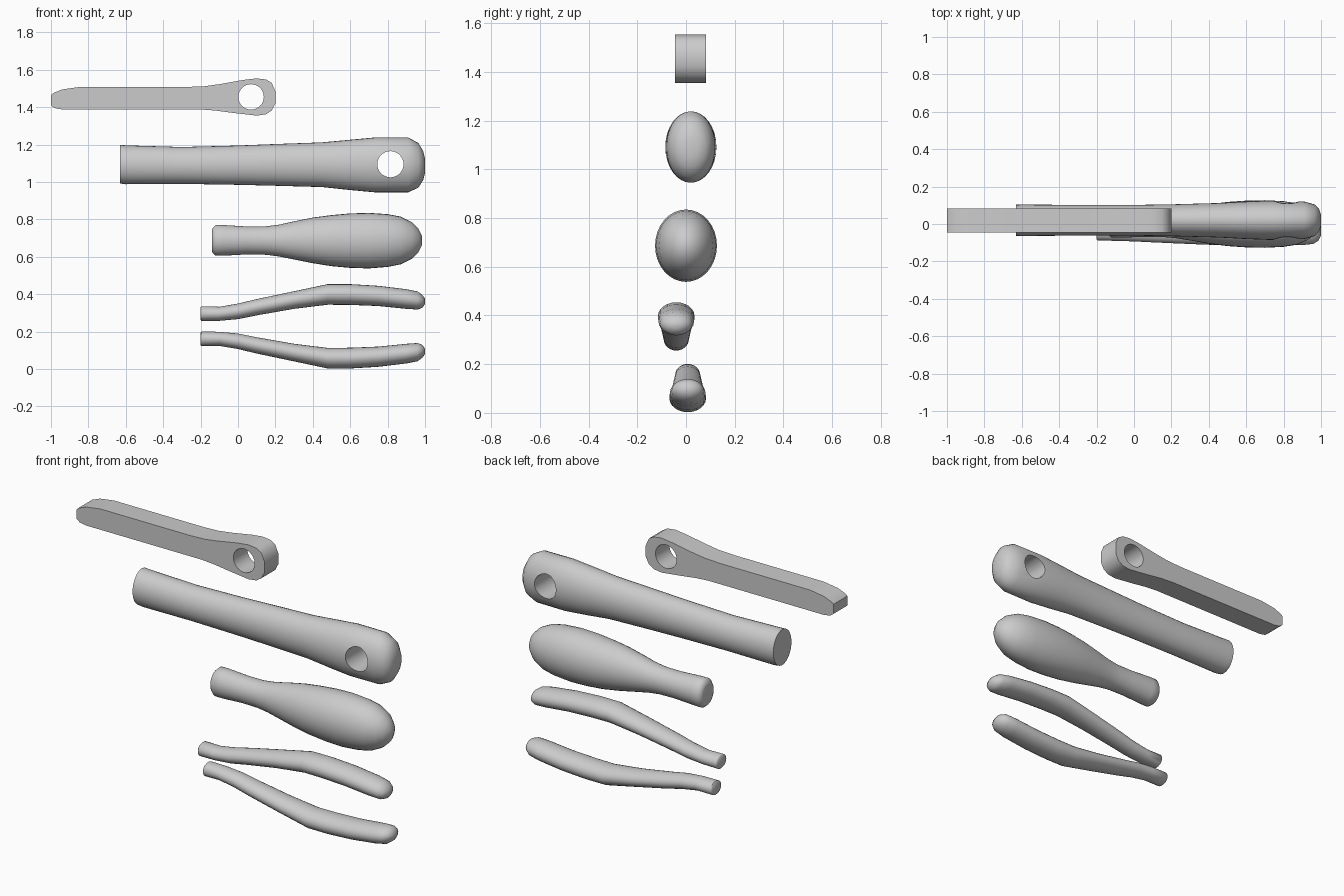
import bpy, bmesh, math
from mathutils import Matrix

if "Cube" in bpy.data.objects:
    bpy.data.objects.remove(bpy.data.objects["Cube"])

grey = bpy.data.materials.new("plain grey")
grey.use_nodes = True
COLOUR = (0.6, 0.6, 0.6, 1)
grey.diffuse_color = COLOUR
grey.node_tree.nodes["Principled BSDF"].inputs["Base Color"].default_value = COLOUR


def finish(bm, name, angle=40):
    bmesh.ops.recalc_face_normals(bm, faces=bm.faces)
    mesh = bpy.data.meshes.new(name)
    bm.to_mesh(mesh)
    bm.free()
    obj = bpy.data.objects.new(name, mesh)
    bpy.context.collection.objects.link(obj)
    mesh.materials.append(grey)
    shade(obj, angle)
    return obj


def shade(obj, angle):
    bpy.ops.object.select_all(action='DESELECT')
    obj.select_set(True)
    bpy.context.view_layer.objects.active = obj
    bpy.ops.object.shade_smooth_by_angle(angle=math.radians(angle))


def loft(name, stations, y, sides=32, angle=40):
    """Oval rings along x; each station is (x, bottom, top, half width)."""
    bm = bmesh.new()
    rings = []
    for x, low, high, half in stations:
        ring = []
        for i in range(sides):
            a = math.tau * i / sides
            ring.append(bm.verts.new((x, y + half * math.cos(a),
                                      (low + high) / 2 + (high - low) / 2 * math.sin(a))))
        rings.append(ring)
    for a, b in zip(rings, rings[1:]):
        for i in range(sides):
            j = (i + 1) % sides
            bm.faces.new((a[i], a[j], b[j], b[i]))
    bm.faces.new(rings[0])
    bm.faces.new(rings[-1])
    return finish(bm, name, angle)


def drill(obj, x, z, radius):
    """Cut a round hole through along y."""
    bm = bmesh.new()
    bmesh.ops.create_cone(bm, cap_ends=True, segments=32, radius1=radius, radius2=radius,
                          depth=1, matrix=Matrix.Translation((x, 0, z)) @ Matrix.Rotation(math.pi / 2, 4, 'X'))
    cutter = finish(bm, "hole_cutter")
    cutter.hide_render = True
    mod = obj.modifiers.new("hole", 'BOOLEAN')
    mod.operation = 'DIFFERENCE'
    mod.solver = 'EXACT'
    mod.object = cutter
    bpy.context.view_layer.objects.active = obj
    bpy.ops.object.modifier_apply(modifier=mod.name)
    bpy.data.objects.remove(cutter)
    shade(obj, 40)


# Flat handle: extruded outline with a hanging hole
outline = [(-1, 1.41), (-.98, 1.395), (-.94, 1.388), (-.2, 1.388), (-.12, 1.382), (-.03, 1.37),
           (.1, 1.355), (.15, 1.362), (.18, 1.382), (.2, 1.42), (.2, 1.485), (.18, 1.53),
           (.15, 1.548), (.1, 1.554), (.03, 1.546), (-.1, 1.523), (-.18, 1.512), (-.28, 1.508),
           (-.85, 1.508), (-.94, 1.495), (-.99, 1.475), (-1, 1.465)]
bm = bmesh.new()
face = bm.faces.new([bm.verts.new((x, -.045, z)) for x, z in outline])
side = bmesh.ops.extrude_face_region(bm, geom=[face])["geom"]
bmesh.ops.translate(bm, vec=(0, .127, 0), verts=[v for v in side if isinstance(v, bmesh.types.BMVert)])
flat_handle = finish(bm, "flat_handle")
drill(flat_handle, .07, 1.455, .068)

# Long oval handle with a hanging hole
long_handle = loft("long_handle", [
    (-.63, .992, 1.198, .083), (-.6, .988, 1.196, .084), (-.3, .99, 1.187, .082),
    (0, .985, 1.195, .082), (.2, .98, 1.203, .085), (.45, .973, 1.212, .092),
    (.6, .957, 1.226, .1), (.73, .945, 1.238, .105), (.91, .945, 1.238, .1),
    (.965, .97, 1.208, .085), (.99, 1.01, 1.165, .06), (1, 1.05, 1.125, .03)], .02)
drill(long_handle, .815, 1.095, .07)

# Bulb-shaped handle
loft("bulb_handle", [
    (-.14, .632, .738, .05), (-.135, .62, .755, .06), (-.12, .606, .77, .073),
    (-.08, .606, .77, .073), (.05, .613, .762, .069), (.15, .611, .763, .069),
    (.22, .602, .772, .075), (.3, .586, .79, .088), (.4, .566, .81, .105),
    (.5, .55, .823, .118), (.6, .541, .832, .125), (.7, .538, .835, .127),
    (.8, .546, .828, .122), (.87, .56, .815, .111), (.93, .59, .785, .085),
    (.965, .625, .75, .055), (.985, .665, .71, .02)], 0, angle=50)

# Pair of curved plier grips, the lower mirrored from the upper
grip = [(-.2, .262, .33, .042), (-.195, .256, .335, .048), (-.1, .258, .333, .05),
        (0, .267, .35, .053), (.1, .287, .374, .058), (.3, .322, .416, .067),
        (.48, .344, .454, .074), (.6, .343, .454, .075), (.75, .337, .445, .075),
        (.9, .322, .427, .073), (.96, .318, .415, .066), (.985, .327, .397, .05),
        (1, .348, .377, .02)]
loft("upper_grip", grip, -.04, 24, 50)
loft("lower_grip", [(x, .457 - high, .457 - low, half) for x, low, high, half in grip], .007, 24, 50)
